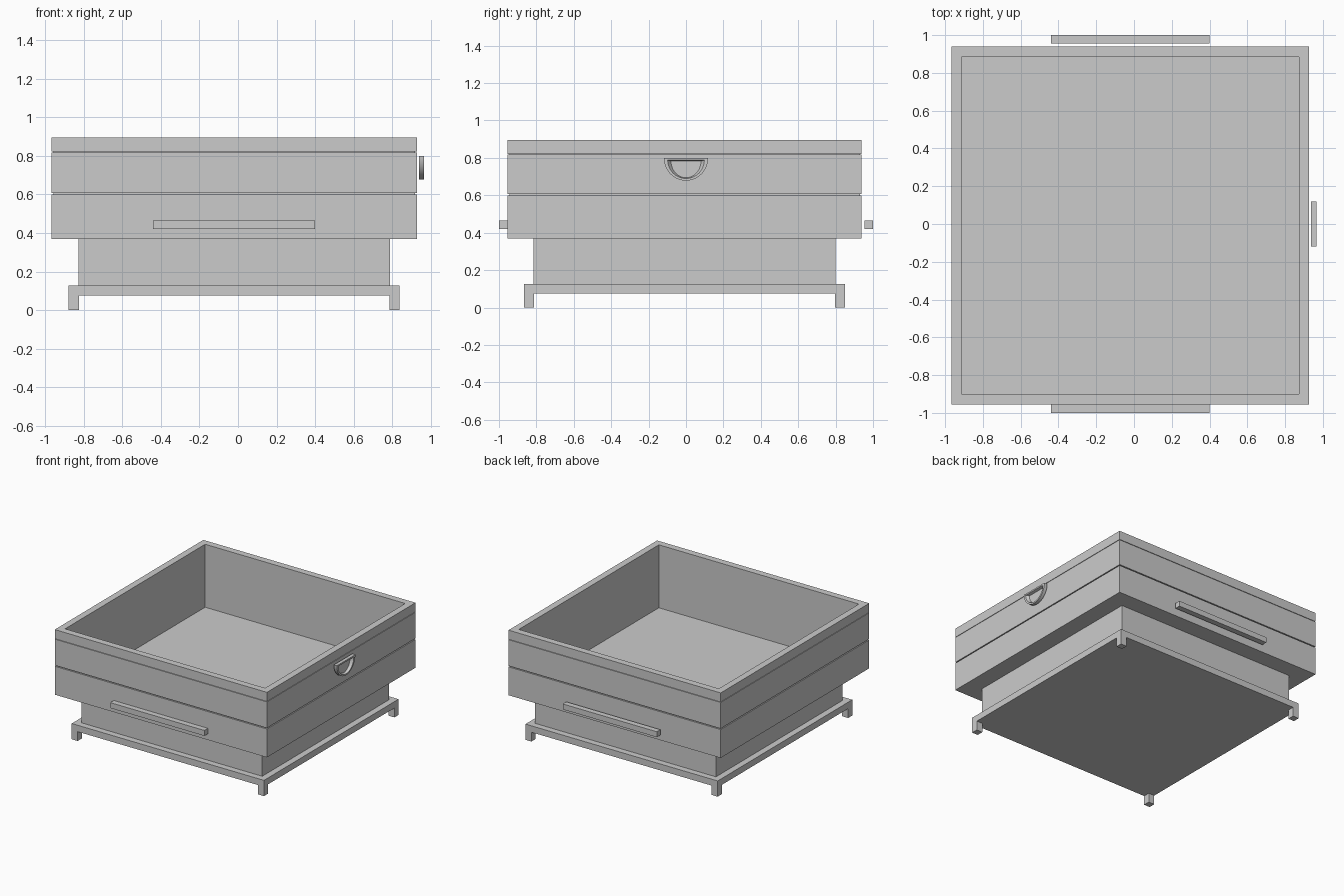
import bpy, bmesh, math

if "Cube" in bpy.data.objects:
    bpy.data.objects.remove(bpy.data.objects["Cube"])

CX, CY = -0.02, -0.008   # centre of the box in plan


def loft(name, loops):
    """Skin a stack of equal-length point loops and cap both ends."""
    bm = bmesh.new()
    rings = [[bm.verts.new(p) for p in loop] for loop in loops]
    n = len(rings[0])
    for a, b in zip(rings, rings[1:]):
        for i in range(n):
            j = (i + 1) % n
            bm.faces.new((a[i], a[j], b[j], b[i]))
    bm.faces.new(rings[0][::-1])
    bm.faces.new(rings[-1])
    bmesh.ops.recalc_face_normals(bm, faces=bm.faces)
    mesh = bpy.data.meshes.new(name)
    bm.to_mesh(mesh)
    bm.free()
    obj = bpy.data.objects.new(name, mesh)
    bpy.context.collection.objects.link(obj)
    return obj


def square(h, z):
    return [(CX + sx * h, CY + sy * h, z)
            for sx, sy in ((-1, -1), (1, -1), (1, 1), (-1, 1))]


def box(name, x0, x1, y0, y1, z0, z1):
    return loft(name, [[(x0, y0, z), (x1, y0, z), (x1, y1, z), (x0, y1, z)]
                       for z in (z0, z1)])


# Open box with two seam grooves, profile runs up the outside and down the inside
H, G, I = 0.947, 0.937, 0.893
profile = [(H, 0.37), (H, 0.599), (G, 0.599), (G, 0.607), (H, 0.607),
           (H, 0.818), (G, 0.818), (G, 0.822), (H, 0.822),
           (H, 0.895), (I, 0.895), (I, 0.387)]
loft("hive_box", [square(h, z) for h, z in profile])

# Narrower base and its ledge
loft("base_box", [square(0.807, 0.10), square(0.807, 0.37)])
loft("base_ledge", [square(0.858, 0.075), square(0.858, 0.127)])

# Corner feet
for sx, nx in ((-1, "left"), (1, "right")):
    for sy, ny in ((-1, "front"), (1, "back")):
        xs = sorted((CX + sx * 0.858, CX + sx * 0.805))
        ys = sorted((CY + sy * 0.858, CY + sy * 0.805))
        box(f"foot_{ny}_{nx}", *xs, *ys, 0, 0.075)

# Bar handles on front and back
box("front_handle", -0.44, 0.40, -1.0, -0.955, 0.42, 0.464)
box("back_handle", -0.44, 0.40, 0.955, 1.0, 0.42, 0.464)


# Half-round recessed finger pull on the right side
def half_round(x, ry, rz, top, n=24):
    return [(x, -ry * math.cos(math.pi * i / n), top - rz * math.sin(math.pi * i / n))
            for i in range(n + 1)]


pull = loft("finger_pull", [half_round(0.938, 0.118, 0.122, 0.80),
                            half_round(0.965, 0.118, 0.122, 0.80),
                            half_round(0.965, 0.098, 0.098, 0.788),
                            half_round(0.944, 0.080, 0.088, 0.782)])
bpy.context.view_layer.objects.active = pull
pull.select_set(True)
bpy.ops.object.shade_smooth_by_angle(angle=math.radians(30))
